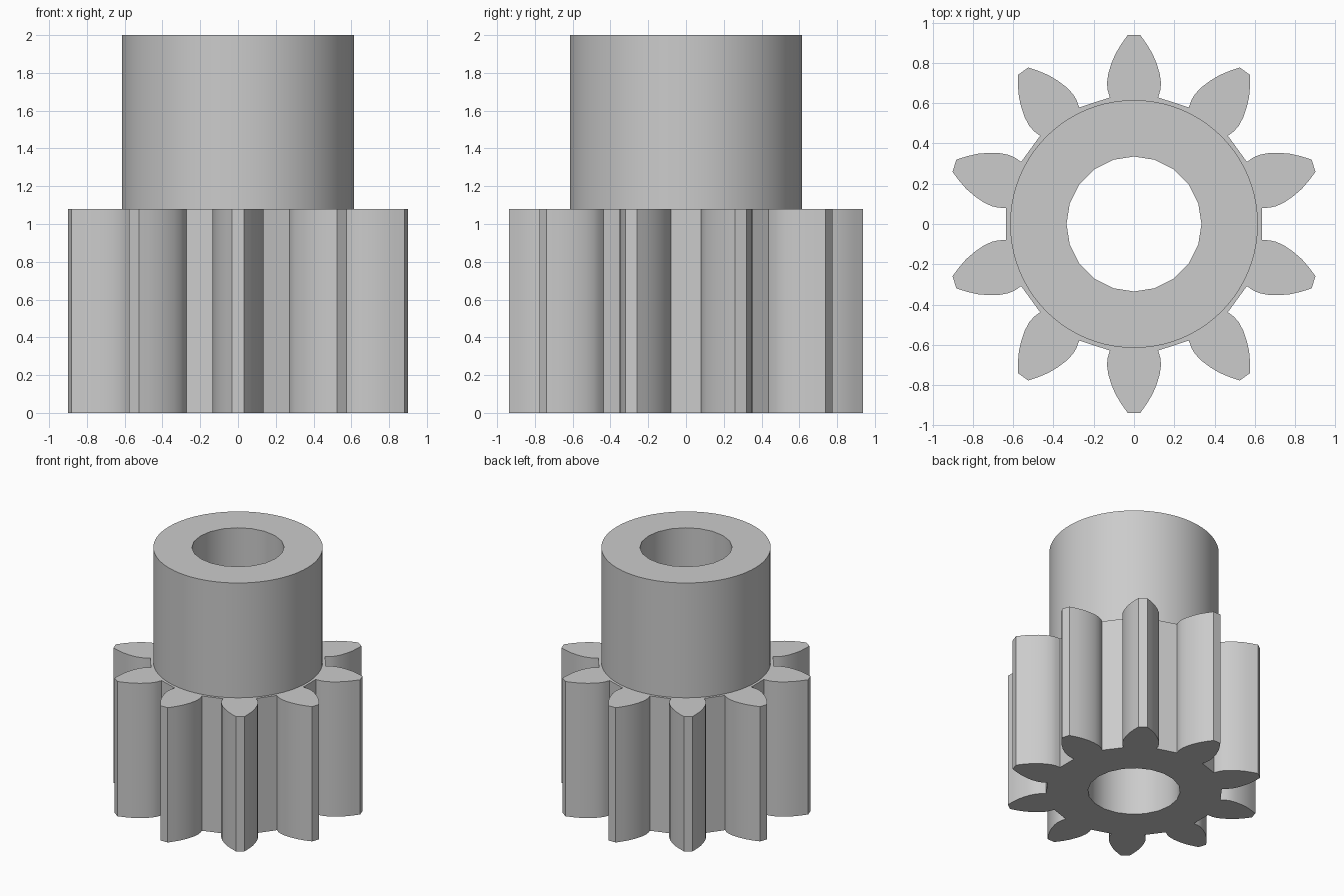
import bpy, bmesh
from math import cos, sin, pi
from mathutils import Matrix, Vector

cube = bpy.data.objects.get("Cube")
if cube:
    bpy.data.objects.remove(cube)

TEETH = 10
GEAR_TOP, HUB_TOP = 1.08, 2.0
HUB_R, BORE_R = 0.615, 0.335

# Half of one tooth, from root to tip (x = half width, y = radius)
FLANK = [(0.12, 0.628), (0.131, 0.665), (0.134, 0.70), (0.128, 0.745),
         (0.113, 0.795), (0.092, 0.845), (0.065, 0.89), (0.032, 0.937)]


def circle(radius, sides):
    return [(radius * cos(2 * pi * i / sides), radius * sin(2 * pi * i / sides))
            for i in range(sides)]


def gear_outline():
    tooth = [Vector(p) for p in FLANK]
    tooth += [Vector((-x, y)) for x, y in reversed(FLANK)]
    points = []
    for i in range(TEETH):
        turn = Matrix.Rotation(2 * pi * i / TEETH, 2)
        points += [turn @ p for p in tooth]
    return points


def loop(bm, points, z):
    """Closed ring of vertices and edges at one height."""
    verts = [bm.verts.new((x, y, z)) for x, y in points]
    edges = [bm.edges.new((a, b)) for a, b in zip(verts, verts[1:] + verts[:1])]
    return verts, edges


def wall(bm, low, high):
    a, b = low[0], high[0]
    for i in range(len(a)):
        bm.faces.new((a[i - 1], a[i], b[i], b[i - 1]))


def cap(bm, outer, inner):
    bm.normal_update()
    bmesh.ops.triangle_fill(bm, use_beauty=True, edges=outer[1] + inner[1],
                            normal=(0, 0, 1))


bm = bmesh.new()
outline, hub, bore = gear_outline(), circle(HUB_R, 80), circle(BORE_R, 20)

# Rings at each level
gear_low, gear_high = loop(bm, outline, 0), loop(bm, outline, GEAR_TOP)
hub_low, hub_high = loop(bm, hub, GEAR_TOP), loop(bm, hub, HUB_TOP)
bore_low, bore_high = loop(bm, bore, 0), loop(bm, bore, HUB_TOP)

# Flat faces: underside, tooth shoulder, hub end
cap(bm, gear_low, bore_low)
cap(bm, gear_high, hub_low)
cap(bm, hub_high, bore_high)

# Upright walls: teeth, hub, bore
wall(bm, gear_low, gear_high)
wall(bm, hub_low, hub_high)
wall(bm, bore_low, bore_high)
bmesh.ops.recalc_face_normals(bm, faces=bm.faces)

mesh = bpy.data.meshes.new("pinion_gear")
bm.to_mesh(mesh)
bm.free()
gear = bpy.data.objects.new("pinion_gear", mesh)
bpy.context.collection.objects.link(gear)

# Plain grey metal
grey = bpy.data.materials.new("grey_metal")
grey.use_nodes = True
colour = (0.6, 0.6, 0.6, 1)
grey.diffuse_color = colour
grey.node_tree.nodes["Principled BSDF"].inputs["Base Color"].default_value = colour
mesh.materials.append(grey)

# Smooth curves, crisp corners
bpy.ops.object.select_all(action='DESELECT')
gear.select_set(True)
bpy.context.view_layer.objects.active = gear
bpy.ops.object.shade_smooth_by_angle(angle=pi / 6)
